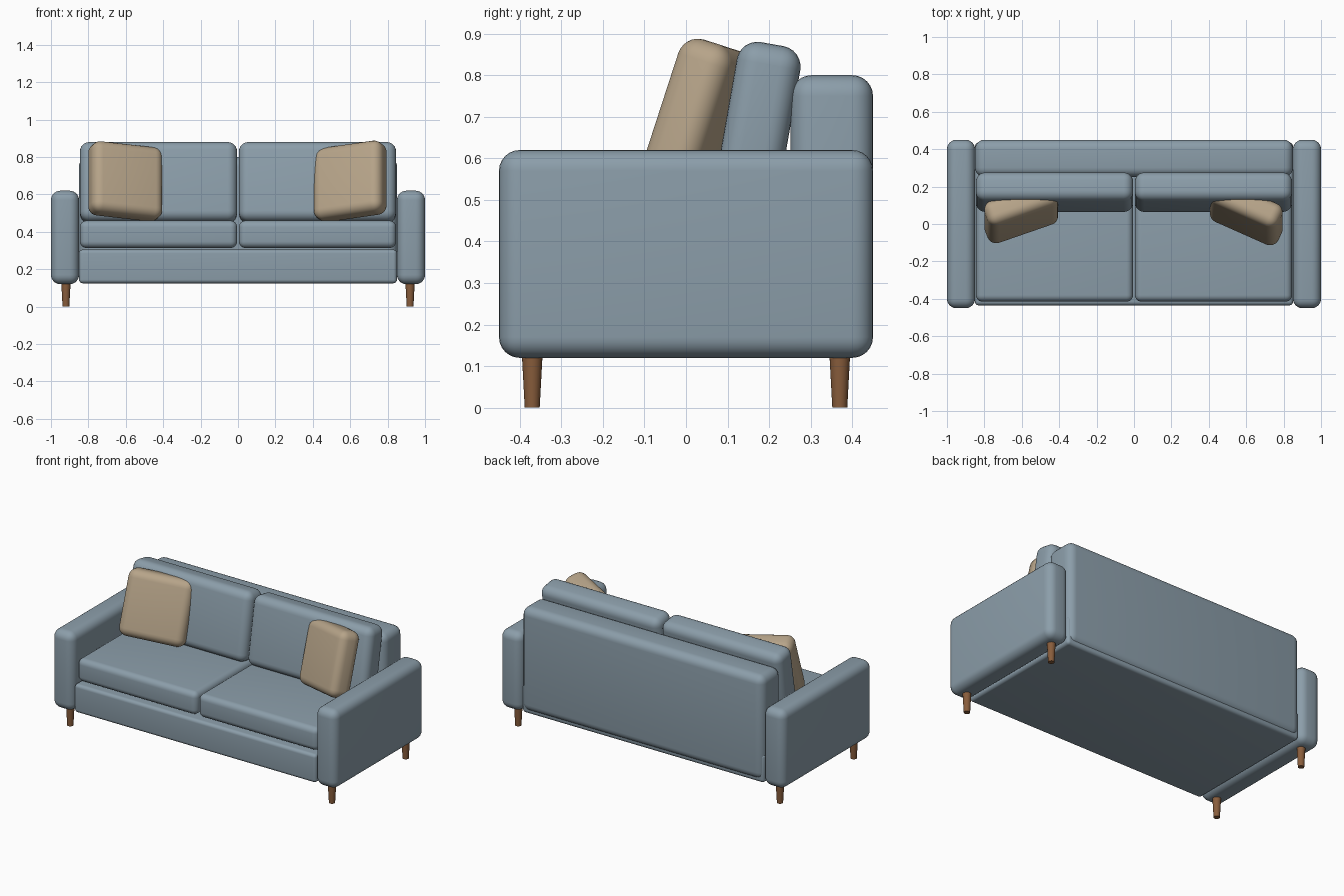
import bpy
from math import radians
from mathutils import Matrix, Vector

if "Cube" in bpy.data.objects:
    bpy.data.objects.remove(bpy.data.objects["Cube"])


def material(name, rgb):
    m = bpy.data.materials.new(name)
    m.diffuse_color = (*rgb, 1)
    m.use_nodes = True
    m.node_tree.nodes["Principled BSDF"].inputs["Base Color"].default_value = m.diffuse_color
    return m


fabric = material("blue_grey_fabric", (0.26, 0.34, 0.40))
linen = material("tan_linen", (0.47, 0.37, 0.25))
wood = material("brown_wood", (0.25, 0.11, 0.045))


def padded_box(name, centre, size, radius, mat, yaw=0, lean=0):
    """Rounded box, turned about z and then leaned back about x."""
    bpy.ops.mesh.primitive_cube_add(size=1)
    ob = bpy.context.object
    ob.name = name
    ob.data.transform(Matrix.Diagonal((*size, 1)))
    bevel = ob.modifiers.new("rounding", 'BEVEL')
    bevel.width = radius
    bevel.segments = 6
    bpy.ops.object.modifier_apply(modifier=bevel.name)
    bpy.ops.object.shade_smooth_by_angle(angle=radians(35))
    ob.data.materials.append(mat)
    ob.matrix_world = (Matrix.Translation(Vector(centre))
                       @ Matrix.Rotation(radians(-lean), 4, 'X')
                       @ Matrix.Rotation(radians(yaw), 4, 'Z'))
    return ob


# Frame: base and backrest
padded_box("base", (0, 0, 0.215), (1.70, 0.87, 0.18), 0.02, fabric)
padded_box("backrest", (0, 0.351, 0.47), (1.70, 0.198, 0.66), 0.05, fabric)

for side, s in (("left", -1), ("right", 1)):
    # Arms
    padded_box(side + "_arm", (s * 0.925, 0, 0.37), (0.15, 0.90, 0.50), 0.05, fabric)

    # Seat and back cushions
    padded_box(side + "_seat_cushion", (s * 0.425, -0.08, 0.387),
               (0.84, 0.67, 0.146), 0.035, fabric)
    padded_box(side + "_back_cushion", (s * 0.425, 0.17, 0.663),
               (0.84, 0.155, 0.43), 0.05, fabric, lean=10)

    # Tapered legs
    for end, y in (("front", -0.37), ("back", 0.37)):
        bpy.ops.mesh.primitive_cone_add(vertices=24, radius1=0.018, radius2=0.025,
                                        depth=0.13, location=(s * 0.92, y, 0.065))
        leg = bpy.context.object
        leg.name = f"{end}_{side}_leg"
        leg.data.materials.append(wood)
        bpy.ops.object.shade_smooth_by_angle(angle=radians(35))

# Scatter pillows
for side, x, yaw in (("left", -0.603, 20), ("right", 0.60, -25)):
    padded_box(side + "_pillow", (x, 0.06, 0.67), (0.40, 0.14, 0.40), 0.05,
               linen, yaw=yaw, lean=18)
